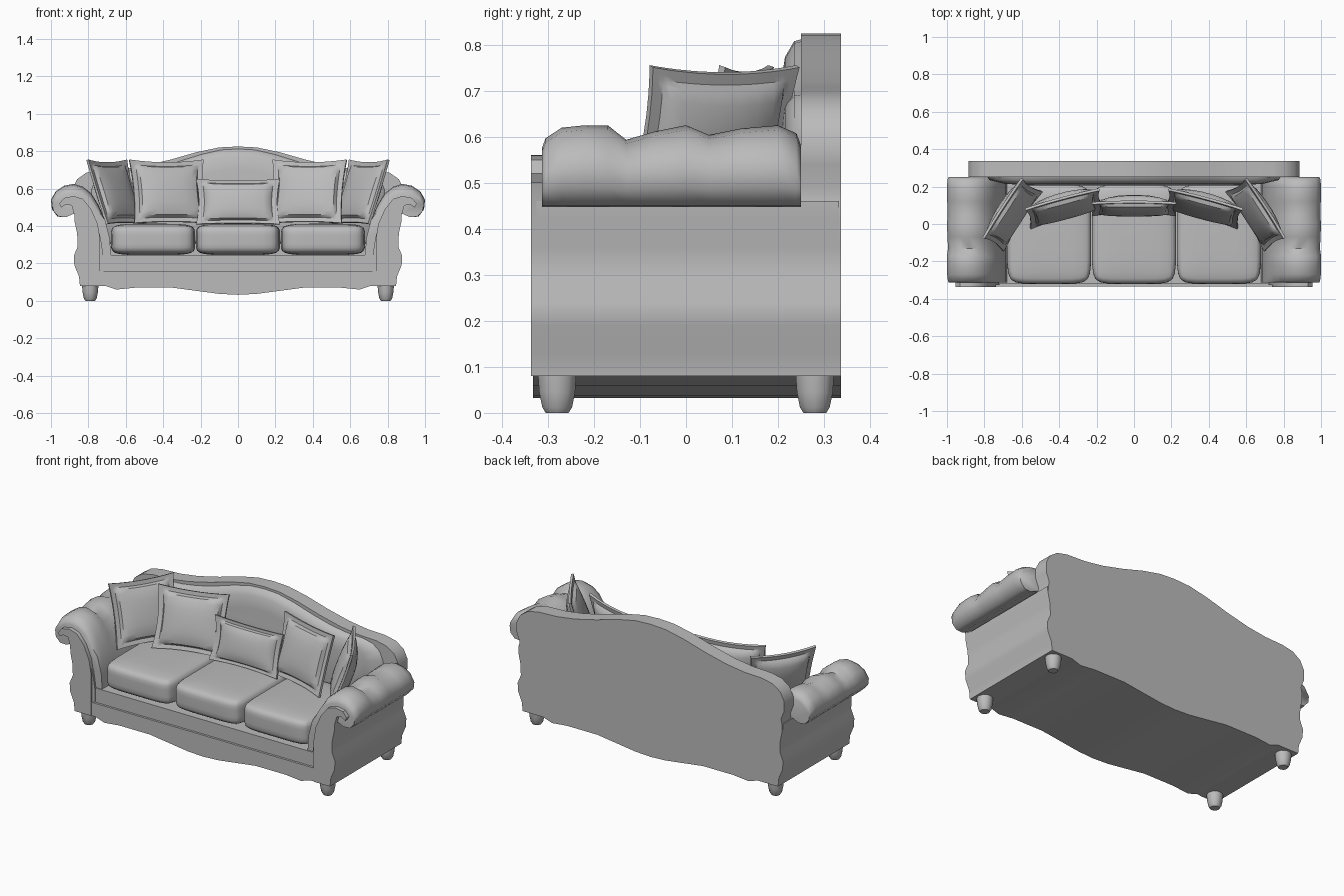
import bpy, bmesh, math
from mathutils import Matrix, Vector

if "Cube" in bpy.data.objects:
    bpy.data.objects.remove(bpy.data.objects["Cube"])

fabric = bpy.data.materials.new("grey_fabric")
fabric.diffuse_color = (0.5, 0.5, 0.5, 1)
fabric.use_nodes = True
fabric.node_tree.nodes["Principled BSDF"].inputs["Base Color"].default_value = fabric.diffuse_color


def finish(name, bm, mirror=(), angle=35):
    bmesh.ops.recalc_face_normals(bm, faces=bm.faces)
    me = bpy.data.meshes.new(name)
    bm.to_mesh(me)
    bm.free()
    me.materials.append(fabric)
    ob = bpy.data.objects.new(name, me)
    bpy.context.collection.objects.link(ob)
    if mirror:
        m = ob.modifiers.new("mirror", 'MIRROR')
        m.use_axis = [a in mirror for a in "xyz"]
        m.use_mirror_merge = False
    bpy.ops.object.select_all(action='DESELECT')
    ob.select_set(True)
    bpy.context.view_layer.objects.active = ob
    bpy.ops.object.shade_smooth_by_angle(angle=math.radians(angle))
    return ob


def loft(name, rings, mirror=(), angle=35):
    """Skin a list of equal-length closed rings and cap both ends."""
    bm = bmesh.new()
    rows = [[bm.verts.new(p) for p in r] for r in rings]
    n = len(rows[0])
    for a, b in zip(rows, rows[1:]):
        for i in range(n):
            bm.faces.new((a[i], a[(i + 1) % n], b[(i + 1) % n], b[i]))
    bm.faces.new(rows[0])
    bm.faces.new(rows[-1])
    return finish(name, bm, mirror, angle)


def prism(name, pts, y0, y1, mirror=()):
    return loft(name, [[(x, y, z) for x, z in pts] for y in (y0, y1)], mirror)


def both(half):
    """Complete a right-hand half outline with its left-hand reflection."""
    return half + [(-x, z) for x, z in reversed(half) if x > 0]


# scalloped base, running the full depth, and the seat rail above it
scallop = [(0, .032), (.1, .037), (.2, .05), (.35, .07), (.55, .07), (.65, .06), (.71, .08)]
prism("base", both(scallop + [(.74, .08), (.74, .16)]), -.333, .333)
prism("seat_rail", both([(0, .15), (.73, .15), (.73, .245), (0, .245)]), -.32, .3)

# arms: outer box, scrolled front panel, padded roll
outer = [(.72, .08), (.845, .08), (.85, .13), (.875, .19), (.878, .24), (.857, .29),
         (.86, .36), (.873, .42), (.875, .46)]
prism("arm_box", outer + [(.82, .47), (.76, .42), (.735, .34), (.72, .24)], -.325, .333, "x")
prism("arm_front_panel", outer[1:] + [(.89, .51), (.92, .515), (.945, .5), (.955, .52), (.93, .55),
      (.88, .56), (.83, .545), (.785, .49), (.75, .41), (.737, .33), (.737, .08)], -.337, -.295, "x")

roll = [(.68, .24), (.685, .33), (.71, .43), (.745, .51), (.785, .575), (.83, .61), (.88, .625),
        (.93, .615), (.975, .585), (1, .54), (.995, .49), (.965, .45), (.92, .447), (.88, .47),
        (.85, .46), (.82, .36), (.82, .24)]
waves = [(-.313, .72), (-.305, .84), (-.27, .97), (-.22, 1), (-.17, 1), (-.13, .82), (-.07, .92),
         (0, 1), (.05, .88), (.12, .96), (.2, 1), (.24, .9), (.25, .75)]
rings = []
for y, s in waves:
    ring = []
    for x, z in roll:
        if z > .445:
            x = .89 + (x - .89) * (1 - (1 - s) * .3)
            z = .45 + (z - .45) * s
        ring.append((x, y, z))
    rings.append(ring)
loft("arm_roll", rings, "x", 50)

# camel-shaped back with a padded inner face
crest = [(0, .825), (.1, .82), (.22, .795), (.36, .755), (.5, .722), (.62, .705), (.74, .7),
         (.81, .685), (.86, .65), (.885, .6), (.885, .54), (.865, .49), (.87, .46)]
side = list(reversed(outer[1:-1]))
prism("backrest", both(crest + side + [(.74, .08)] + list(reversed(scallop))), .25, .337)
pad = [(x * .92, z) for x, z in crest[:10]] + [(.81, .3), (0, .3)]
full = both(pad)
full = [p for i, p in enumerate(full) if p not in full[:i]]
pad_rings = []
for y, s in [(.26, .97), (.235, .95), (.215, .85), (.205, .65)]:
    pad_rings.append([(x * s, y, .48 + (z - .48) * s) for x, z in full])
loft("back_padding", pad_rings, angle=60)


# seat cushions: rounded, puffy boxes
def cushion(name, centre, half, power=7):
    bm = bmesh.new()
    bmesh.ops.create_cube(bm, size=2)
    bmesh.ops.subdivide_edges(bm, edges=bm.edges[:], cuts=9, use_grid_fill=True)
    for v in bm.verts:
        # pull grid lines towards the corners, then round them off
        p = Vector([math.sin(c * math.pi / 2) for c in v.co])
        p /= sum(abs(c) ** power for c in p) ** (1 / power)
        p.z *= 1 - .1 * max(abs(p.x), abs(p.y)) ** 4
        v.co = Vector(centre) + Vector([a * b for a, b in zip(p, half)])
    return finish(name, bm, angle=60)


for i, label in enumerate(("left", "middle", "right")):
    cushion("seat_cushion_" + label, ((i - 1) * .454, -.055, .328), (.225, .265, .084))


# scatter pillows: domed core inside a thin flange with pointed corners
def pillow(name, centre, w, h, yaw, lean, bulge=.05):
    steps = [-1, -.93, -.86, -.8, -.65, -.4, -.15, .15, .4, .65, .8, .86, .93, 1]
    n = len(steps)
    mat = (Matrix.Translation(centre) @ Matrix.Rotation(math.radians(yaw), 4, 'Z')
           @ Matrix.Rotation(math.radians(-lean), 4, 'X'))
    bm = bmesh.new()
    grids = []
    for sgn in (-1, 1):
        grid = []
        for u in steps:
            for v in steps:
                du, dv = max(0, 1 - (u / .86) ** 2), max(0, 1 - (v / .86) ** 2)
                t = .007 + bulge * (du * dv) ** .4
                x = u * w / 2 * (1 - .07 * (1 - v * v))
                z = v * h / 2 * (1 - .07 * (1 - u * u))
                bend = -.02 * (u * u + v * v) / 2
                grid.append(bm.verts.new(mat @ Vector((x, sgn * t + bend, z))))
        for i in range(n - 1):
            for j in range(n - 1):
                bm.faces.new([grid[k] for k in (i * n + j, i * n + j + 1,
                                                (i + 1) * n + j + 1, (i + 1) * n + j)])
        grids.append(grid)
    rim = ([i * n for i in range(n)] + [(n - 1) * n + j for j in range(1, n)]
           + [i * n + n - 1 for i in range(n - 2, -1, -1)] + list(range(n - 2, 0, -1)))
    f, b = grids
    for p, q in zip(rim, rim[1:] + rim[:1]):
        bm.faces.new((f[p], f[q], b[q], b[p]))
    return finish(name, bm, angle=40)


pillow("middle_pillow", (0, .1, .525), .45, .25, 0, 14, .045)
for label, s in (("left", 1), ("right", -1)):
    pillow("inner_pillow_" + label, (-.375 * s, .1, .578), .41, .355, 15 * s, 17)
    pillow("outer_pillow_" + label, (-.665 * s, .06, .575), .38, .365, 57 * s, 20, .045)

# tapered bun feet
foot = []
for z, r in [(0, .026), (.012, .034), (.045, .041), (.085, .044)]:
    foot.append([(.79 + r * math.cos(a * math.pi / 5), -.28 + r * math.sin(a * math.pi / 5), z)
                 for a in range(10)])
loft("feet", foot, "xy", 50)
